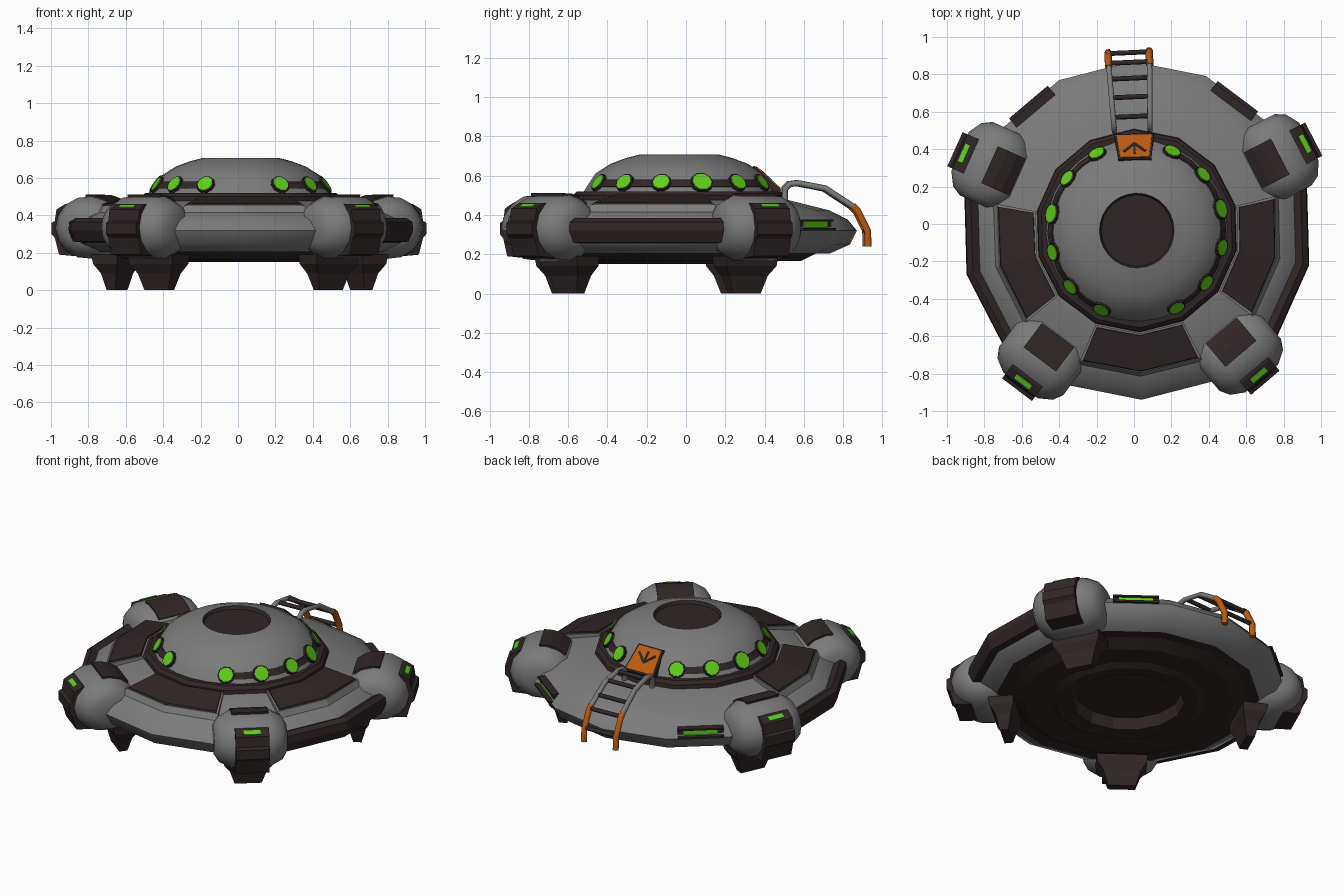
import bpy, bmesh
from math import radians, cos, sin, pi
from mathutils import Matrix

cube = bpy.data.objects.get("Cube")
if cube:
    bpy.data.objects.remove(cube)

SIDES = 14
STEP = 2 * pi / SIDES
BASE = Matrix.Translation((0.015, -0.035, 0)) @ Matrix.Rotation(radians(1.6), 4, 'Z')


def material(name, rgb):
    m = bpy.data.materials.new(name)
    m.use_nodes = True
    m.diffuse_color = (*rgb, 1)
    m.node_tree.nodes["Principled BSDF"].inputs["Base Color"].default_value = (*rgb, 1)
    return m


GREY = material("hull grey", (0.2, 0.2, 0.2))
DARK = material("dark brown", (0.03, 0.019, 0.019))
GREEN = material("light green", (0.12, 0.62, 0.012))
ORANGE = material("safety orange", (0.5, 0.105, 0.006))


def angle(k):
    """Direction of hull corner k, counted from the front."""
    return -pi / 2 + k * STEP


def frame(k, r, z, tilt=0):
    """Local frame: x outward, y sideways, z up, leaning outward by tilt."""
    return (BASE @ Matrix.Rotation(angle(k), 4, 'Z') @ Matrix.Translation((r, 0, z))
            @ Matrix.Rotation(radians(tilt), 4, 'Y'))


def finish(name, bm, mats, matrix=BASE, smooth=None):
    bmesh.ops.recalc_face_normals(bm, faces=bm.faces)
    bm.transform(matrix)
    me = bpy.data.meshes.new(name)
    bm.to_mesh(me)
    bm.free()
    for m in mats:
        me.materials.append(m)
    ob = bpy.data.objects.new(name, me)
    bpy.context.collection.objects.link(ob)
    if smooth:
        bpy.ops.object.select_all(action='DESELECT')
        ob.select_set(True)
        bpy.context.view_layer.objects.active = ob
        bpy.ops.object.shade_smooth_by_angle(angle=radians(smooth))


def box(name, size, matrix, mat):
    bm = bmesh.new()
    bmesh.ops.create_cube(bm, size=1, matrix=Matrix.Diagonal((*size, 1)))
    finish(name, bm, [mat], matrix)


def loft(name, rings, matrix, mat, smooth=None):
    """Skin a list of equal point rings and cap both ends."""
    bm = bmesh.new()
    rows = [[bm.verts.new(p) for p in ring] for ring in rings]
    n = len(rows[0])
    for a, b in zip(rows, rows[1:]):
        for i in range(n):
            bm.faces.new((a[i], a[(i + 1) % n], b[(i + 1) % n], b[i]))
    bm.faces.new(rows[0])
    bm.faces.new(rows[-1])
    finish(name, bm, [mat], matrix, smooth)


def sector(name, section, ks, mat):
    """Sweep a closed (radius, height) section past hull corners ks."""
    rings = [[(r * cos(angle(k)), r * sin(angle(k)), z) for r, z in section] for k in ks]
    loft(name, rings, BASE, mat)


def lathe(name, profile, sides, mats, dark_radius=0, smooth=40):
    """Revolve a (radius, height) profile; faces inside dark_radius take the second colour."""
    bm = bmesh.new()
    pts = [bm.verts.new((0, -r, z)) for r, z in profile]
    edges = [bm.edges.new(p) for p in zip(pts, pts[1:])]
    bmesh.ops.spin(bm, geom=pts + edges, axis=(0, 0, 1), cent=(0, 0, 0),
                   angle=2 * pi, steps=sides)
    bmesh.ops.remove_doubles(bm, verts=bm.verts, dist=0.0005)
    for f in bm.faces:
        f.material_index = int(f.calc_center_median().xy.length < dark_radius)
    finish(name, bm, mats, smooth=smooth)


def tube(name, points, radius, mat):
    cu = bpy.data.curves.new(name, 'CURVE')
    cu.dimensions = '3D'
    cu.bevel_depth = radius
    cu.bevel_resolution = 1
    cu.use_fill_caps = True
    sp = cu.splines.new('POLY')
    sp.points.add(len(points) - 1)
    for p, co in zip(sp.points, points):
        p.co = (*co, 1)
    cu.materials.append(mat)
    ob = bpy.data.objects.new(name, cu)
    ob.matrix_world = frame(7.04, 0, 0)
    bpy.context.collection.objects.link(ob)


def pod_point(degrees, scale, y):
    """Point on the oval pod section, seen along the sideways axis."""
    a = radians(degrees)
    return (0.845 + 0.19 * scale * cos(a), y, 0.335 + 0.167 * scale * sin(a))


# Saucer hull, with a dark stepped underside
lathe("hull", [(0.5, 0.48), (0.56, 0.475), (0.76, 0.425), (0.86, 0.375), (0.905, 0.32),
               (0.87, 0.25), (0.77, 0.205)], SIDES, [GREY])
lathe("underside", [(0.77, 0.205), (0.7, 0.205), (0.62, 0.165), (0.46, 0.17), (0.42, 0.15),
                    (0.33, 0.16), (0.31, 0.23), (0, 0.23)], SIDES, [DARK], smooth=20)

# Dome with a dark collar and sunken cap
lathe("collar", [(0.545, 0.465), (0.54, 0.5), (0.52, 0.52), (0.47, 0.52)],
      SIDES, [DARK], smooth=20)
lathe("dome", [(0.488, 0.515), (0.467, 0.55), (0.425, 0.612), (0.35, 0.66), (0.27, 0.69),
               (0.2, 0.708), (0.19, 0.688), (0, 0.688)], 28, [GREY, DARK], 0.197)

# Raised deck plates on grey beds, and side rim guards
for k in (0, 3, 11):
    sector("deck_bed", [(0.55, 0.46), (0.55, 0.495), (0.76, 0.452), (0.785, 0.405)],
           (k - 0.98, k, k + 0.98), GREY)
    sector("deck_plate", [(0.556, 0.47), (0.562, 0.503), (0.75, 0.463), (0.76, 0.44)],
           (k - 0.94, k, k + 0.94), DARK)
for k in (3, 11):
    sector("rim_guard", [(0.86, 0.365), (0.905, 0.385), (0.935, 0.365), (0.94, 0.32),
                         (0.915, 0.26), (0.86, 0.255)], (k - 1, k, k + 1), DARK)

# Rear rim lamps, set back between two lips
for k in (5.5, 8.5):
    box("rim_lamp_back", (0.04, 0.27, 0.05), frame(k, 0.846, 0.35), DARK)
    box("rim_lamp_top_lip", (0.045, 0.27, 0.01), frame(k, 0.858, 0.372), DARK)
    box("rim_lamp_lower_lip", (0.05, 0.27, 0.012), frame(k, 0.874, 0.327), DARK)
    box("rim_lamp", (0.006, 0.2, 0.03), frame(k, 0.867, 0.351), GREEN)

# Four barrel-shaped landing pods with armour, lamps and narrow feet
armour = [(0.9, 0.46), (0.985, 0.46), (1.035, 0.432), (1.045, 0.37), (1.065, 0.36),
          (1.065, 0.3), (1.045, 0.28), (1.02, 0.19), (0.9, 0.18)]
foot = ((0.725, 0.025, 0.08, 0), (0.725, 0.045, 0.11, 0.09),
        (0.73, 0.07, 0.145, 0.14), (0.735, 0.075, 0.15, 0.19))
barrel = ((-0.215, 0.5), (-0.185, 0.78), (-0.115, 1), (0.115, 1), (0.185, 0.78), (0.215, 0.5))
for k in (1.5, 4.5, 9.5, 12.5):
    here = frame(k, 0, 0)
    loft("pod", [[pod_point(d, s, y) for d in range(0, 360, 24)] for y, s in barrel],
         here, GREY, 50)
    loft("pod_top_plate", [[pod_point(d, 1.06, y) for d in (85, 102, 119, 136)]
                           + [pod_point(d, 0.9, y) for d in (136, 119, 102, 85)]
                           for y in (-0.108, 0.108)], here, DARK)
    loft("pod_armour", [[(x, y, z) for x, z in armour] for y in (-0.1, 0.1)], here, DARK)
    box("pod_lamp", (0.03, 0.1, 0.009), frame(k, 1.01, 0.447, 29), GREEN)
    loft("foot", [[(x + sx * a, sy * b, z) for sx, sy in ((-1, -1), (1, -1), (1, 1), (-1, 1))]
                  for x, a, b, z in foot], here, DARK)

# Round dome windows joined by dark strips, open at the front and back
for k in (*range(1, 7), *range(8, 14)):
    size = 0.052 if k in (4, 10) else 0.045
    for name, r, depth, mat in (("window_rim", size + 0.008, 0.026, DARK),
                                ("window", size, 0.034, GREEN)):
        bm = bmesh.new()
        bmesh.ops.create_cone(bm, cap_ends=True, segments=10, radius1=r, radius2=r * 0.95,
                              depth=depth, matrix=Matrix.Rotation(pi / 2, 4, 'Y'))
        finish(name, bm, [mat], frame(k, 0.455, 0.561, -34))
    if k not in (6, 13):
        sector("window_strip", [(0.478, 0.545), (0.455, 0.58), (0.43, 0.57), (0.45, 0.535)],
               (k, k + 0.5, k + 1), DARK)

# Orange hatch with a dark arrow pointing outward
hatch = frame(7, 0.434, 0.571, -48)
for name, low, high, t, h, mat in (("hatch_frame", 0.105, 0.088, 0.024, 0.09, DARK),
                                   ("hatch_panel", 0.094, 0.077, 0.029, 0.08, ORANGE)):
    loft(name, [[(x, -low, -h), (x, low, -h), (x, high, h), (x, -high, h)] for x in (-t, t)],
         hatch, mat)
for s in (-1, 1):
    box("hatch_arrow", (0.008, 0.014, 0.085), hatch @ Matrix.Translation((0.028, s * 0.028, 0.01))
        @ Matrix.Rotation(-s * radians(45), 4, 'X'), DARK)
box("hatch_stem", (0.008, 0.012, 0.07), hatch @ Matrix.Translation((0.028, 0, 0.02)), DARK)

# Boarding ladder
rail = [(0.535, 0.46), (0.535, 0.53), (0.56, 0.557), (0.6, 0.562), (0.74, 0.535), (0.885, 0.44)]
grip = [(0.88, 0.445), (0.905, 0.42), (0.955, 0.32), (0.958, 0.24)]
for s in (-1, 1):
    tube("ladder_rail", [(r, s * (0.095 + 0.04 * (r - 0.535)), z) for r, z in rail], 0.016, GREY)
    tube("ladder_grip", [(r, s * 0.11, z) for r, z in grip], 0.02, ORANGE)
for r, z in ((0.61, 0.558), (0.715, 0.54), (0.815, 0.485), (0.9, 0.43), (0.952, 0.325)):
    tube("ladder_rung", [(r, -0.1, z), (r, 0.1, z)], 0.013, DARK)
